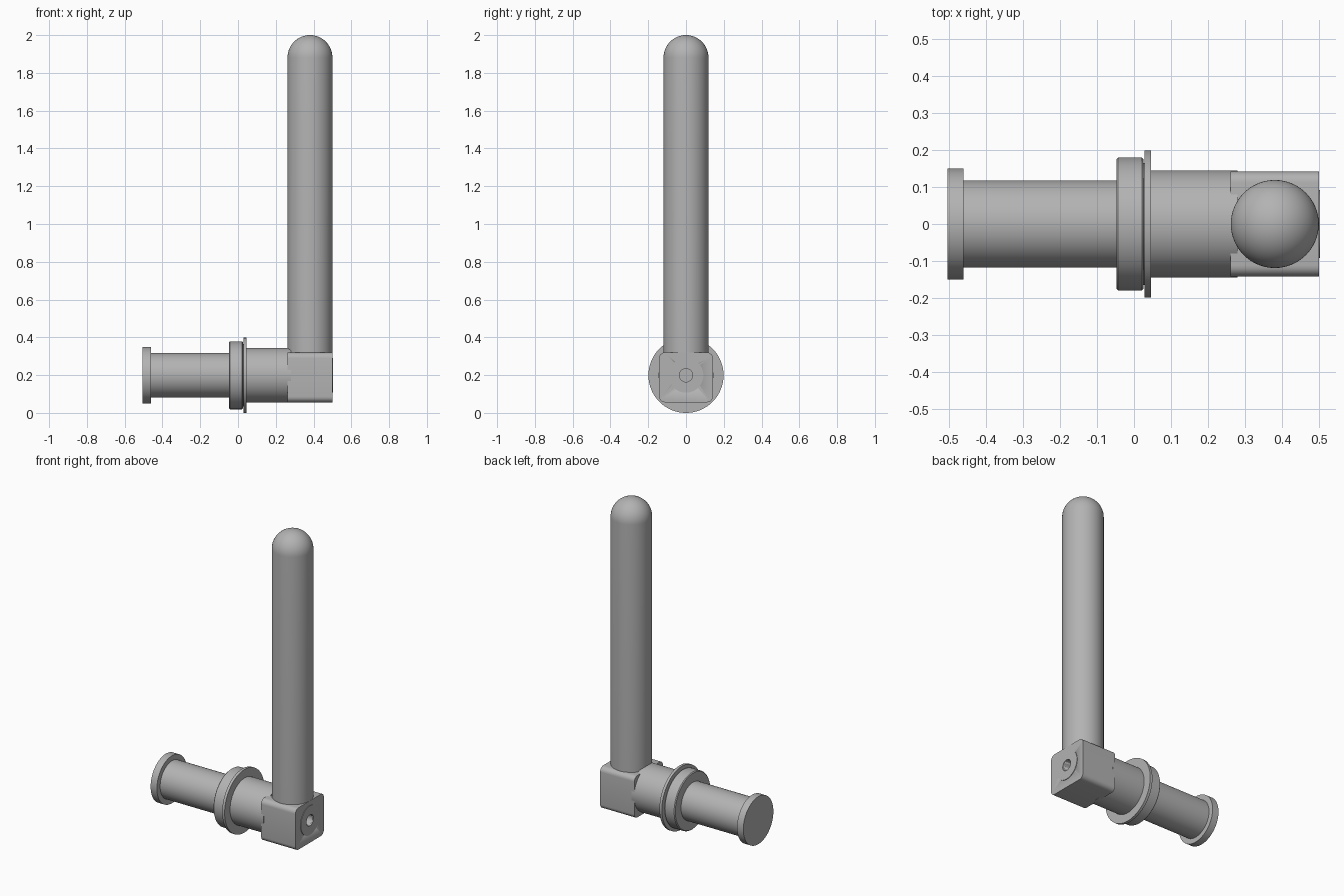
import bpy, bmesh, math
from mathutils import Matrix, Vector

cube = bpy.data.objects.get("Cube")
if cube:
    bpy.data.objects.remove(cube, do_unlink=True)

grey = bpy.data.materials.new("plain grey")
grey.use_nodes = True
COLOUR = (0.45, 0.45, 0.45, 1)
grey.diffuse_color = COLOUR
grey.node_tree.nodes["Principled BSDF"].inputs["Base Color"].default_value = COLOUR

AXIS_Z = 0.199
ALONG_X = Matrix.Translation((0, 0, AXIS_Z)) @ Matrix.Rotation(math.pi / 2, 4, 'Y')


def finish(name, bm):
    bmesh.ops.recalc_face_normals(bm, faces=bm.faces)
    mesh = bpy.data.meshes.new(name)
    bm.to_mesh(mesh)
    bm.free()
    obj = bpy.data.objects.new(name, mesh)
    bpy.context.collection.objects.link(obj)
    mesh.materials.append(grey)
    return obj


def smooth(obj):
    bpy.ops.object.select_all(action='DESELECT')
    obj.select_set(True)
    bpy.context.view_layer.objects.active = obj
    bpy.ops.object.shade_smooth_by_angle(angle=math.radians(35))


def lathe(name, profile, matrix=ALONG_X, sides=64):
    """Spin (radius, distance) points around the axis of matrix."""
    bm = bmesh.new()
    verts = [bm.verts.new((r, 0, d)) for r, d in profile]
    edges = [bm.edges.new(pair) for pair in zip(verts, verts[1:])]
    bmesh.ops.spin(bm, geom=verts + edges, cent=(0, 0, 0), axis=(0, 0, 1),
                   angle=math.tau, steps=sides)
    bmesh.ops.remove_doubles(bm, verts=bm.verts, dist=1e-5)
    bmesh.ops.transform(bm, matrix=matrix, verts=bm.verts)
    obj = finish(name, bm)
    smooth(obj)
    return obj


def disc(name, radius, start, end, soft=0.0):
    profile = [(0, start), (radius - soft, start)]
    if soft:
        profile += [(radius, start + soft), (radius, end - soft)]
    else:
        profile.append((radius, start))
    profile += [(radius - soft, end), (0, end)]
    return lathe(name, profile)


# Horizontal shaft with its flanges
disc("end_cap", 0.15, -0.505, -0.461)
disc("shaft", 0.118, -0.47, -0.04)
disc("collar", 0.18, -0.048, 0.026, 0.005)
disc("neck", 0.165, 0.02, 0.035)
disc("washer", 0.199, 0.029, 0.046)
disc("barrel", 0.145, 0.04, 0.28)

# Corner block with rounded lengthwise edges
bm = bmesh.new()
bmesh.ops.create_cube(bm, size=1)
low, high = Vector((0.261, -0.142, 0.056)), Vector((0.5, 0.142, 0.32))
bmesh.ops.scale(bm, vec=high - low, verts=bm.verts)
bmesh.ops.translate(bm, vec=(low + high) / 2, verts=bm.verts)
lengthwise = [e for e in bm.edges if abs(e.verts[0].co.x - e.verts[1].co.x) > 0.1]
bmesh.ops.bevel(bm, geom=lengthwise, offset=0.03, segments=6, profile=0.5,
                affect='EDGES')
block = finish("corner_block", bm)

# Screw hole bored into the block
cutter = disc("hole_cutter", 0.035, 0.43, 0.55)
cutter.hide_render = True
cutter.hide_viewport = True
bore = block.modifiers.new("bore", 'BOOLEAN')
bore.operation = 'DIFFERENCE'
bore.solver = 'EXACT'
bore.object = cutter
smooth(block)

# Thin raised ring around the hole
lathe("hole_ring", [(0.035, 0.495), (0.035, 0.503), (0.092, 0.503), (0.092, 0.495),
                    (0.035, 0.495)])

# Upright rod with a domed tip
R, TOP = 0.119, 2.0
dome = [(R * math.cos(a), TOP - R + R * math.sin(a))
        for a in (math.pi / 2 * i / 16 for i in range(17))]
lathe("upright_rod", [(0, 0.3), (R, 0.3)] + dome, Matrix.Translation((0.381, 0, 0)))
